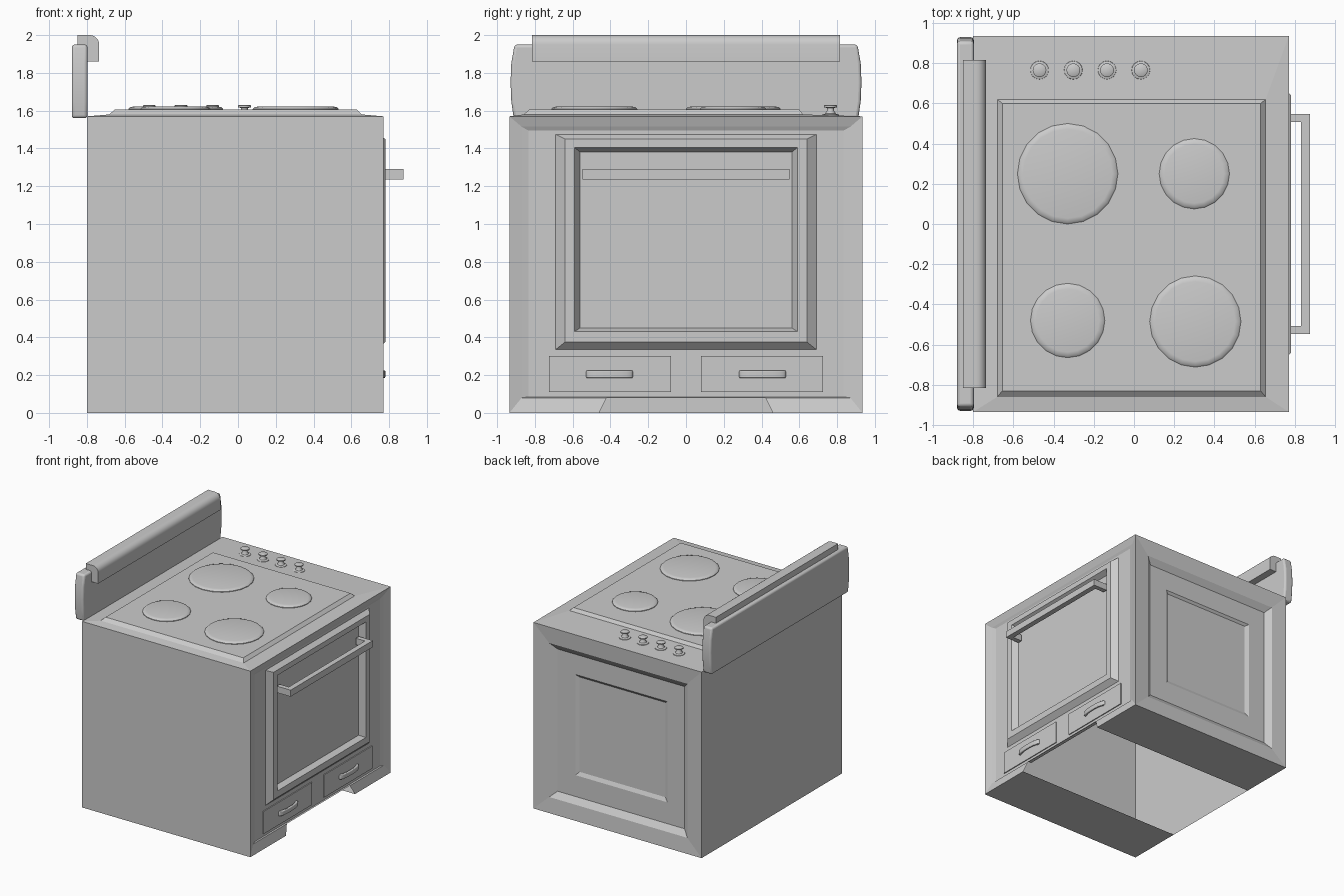
import bpy, bmesh, math
from mathutils import Vector

if "Cube" in bpy.data.objects:
    bpy.data.objects.remove(bpy.data.objects["Cube"])


def finish(name, bm, smooth=False, bevel=0):
    bmesh.ops.recalc_face_normals(bm, faces=bm.faces)
    me = bpy.data.meshes.new(name)
    bm.to_mesh(me)
    bm.free()
    ob = bpy.data.objects.new(name, me)
    bpy.context.collection.objects.link(ob)
    if bevel:
        m = ob.modifiers.new("Bevel", 'BEVEL')
        m.width, m.segments = bevel, 3
        m.limit_method, m.angle_limit = 'ANGLE', math.radians(40)
    if smooth:
        bpy.context.view_layer.objects.active = ob
        ob.select_set(True)
        bpy.ops.object.shade_smooth_by_angle(angle=math.radians(35))
        ob.select_set(False)
    return ob


def poly(bm, pts):
    return bm.faces.new([bm.verts.new(p) for p in pts])


def stepped_panel(bm, rings, to_xyz, skip_first_bottom=False):
    """Nested rectangles (u0, u1, v0, v1, height) joined by strips and capped."""
    loops = [[to_xyz(u, v, d) for u, v in ((u0, v0), (u1, v0), (u1, v1), (u0, v1))]
             for u0, u1, v0, v1, d in rings]
    for n, (a, b) in enumerate(zip(loops, loops[1:])):
        for i in range(4):
            if not (skip_first_bottom and n == 0 and i == 0):
                j = (i + 1) % 4
                poly(bm, (a[i], a[j], b[j], b[i]))
    poly(bm, loops[-1])


def box(name, x0, x1, y0, y1, z0, z1, bevel=0):
    bm = bmesh.new()
    bmesh.ops.create_cube(bm, size=1)
    for v in bm.verts:
        v.co = ((x0 + x1) / 2 + v.co.x * (x1 - x0), (y0 + y1) / 2 + v.co.y * (y1 - y0),
                (z0 + z1) / 2 + v.co.z * (z1 - z0))
    return finish(name, bm, bevel > 0, bevel)


def prism(name, pts, depth, smooth=False, bevel=0):
    """Extrude a flat outline along a vector."""
    bm = bmesh.new()
    r = bmesh.ops.extrude_face_region(bm, geom=[poly(bm, pts)], use_keep_orig=True)
    bmesh.ops.translate(bm, vec=Vector(depth),
                        verts=[e for e in r['geom'] if isinstance(e, bmesh.types.BMVert)])
    return finish(name, bm, smooth, bevel)


def turned(name, x, y, profile, segs):
    """Revolve a (radius, z) profile around a vertical axis and cap the ends."""
    bm = bmesh.new()
    loops = [[bm.verts.new((x + r * math.cos(2 * math.pi * i / segs),
                            y + r * math.sin(2 * math.pi * i / segs), z)) for i in range(segs)]
             for r, z in profile]
    for a, b in zip(loops, loops[1:]):
        for i in range(segs):
            j = (i + 1) % segs
            bm.faces.new((a[i], a[j], b[j], b[i]))
    bm.faces.new(loops[0])
    bm.faces.new(loops[-1])
    return finish(name, bm, True)


X0, X1, Y, H = -0.80, 0.77, 0.935, 1.57

# Oven body: hollow shell with stepped faces
bm = bmesh.new()
poly(bm, ((X0, -Y, 0), (X1, -Y, 0), (X1, -Y, H), (X0, -Y, H)))
poly(bm, ((X0, -Y, 0), (X0, Y, 0), (X0, Y, H), (X0, -Y, H)))
# door side, with frame, raised door surround and sunken window
stepped_panel(bm, [(-Y, Y, 0, H, 0),
                   (-.87, .87, .08, 1.515, -.02),
                   (-.835, .835, .085, 1.495, -.03),
                   (-.69, .69, .335, 1.475, -.03),
                   (-.64, .64, .375, 1.45, .01),
                   (-.59, .59, .43, 1.405, .01),
                   (-.56, .56, .45, 1.38, -.035)],
              lambda u, v, d: (X1 + d, u, v), skip_first_bottom=True)
# cooktop side, with raised plate
stepped_panel(bm, [(X0, X1, -Y, Y, 0),
                   (-.68, .655, -.86, .62, .01),
                   (-.655, .63, -.83, .60, .035)],
              lambda u, v, d: (u, v, H + d))
# sunken side panel
stepped_panel(bm, [(X0, X1, 0, H, 0),
                   (-.66, .63, .13, 1.43, -.01),
                   (-.61, .575, .18, 1.38, -.045),
                   (-.45, .41, .36, 1.21, -.045),
                   (-.42, .38, .39, 1.19, -.06)],
              lambda u, v, d: (u, Y + d, v))
# bottom strips and toe notch
for s in (-1, 1):
    poly(bm, ((X0, s * .46, 0), (X1, s * .46, 0), (X1, s * Y, 0), (X0, s * Y, 0)))
    poly(bm, ((X1, s * Y, 0), (X1, s * .46, 0), (X1 - .02, s * .42, .08), (X1 - .02, s * .87, .08)))
poly(bm, ((X1 - .02, -.42, .08), (X1 - .02, .42, .08), (X1 - .05, .42, .08), (X1 - .05, -.42, .08)))
bmesh.ops.remove_doubles(bm, verts=bm.verts, dist=1e-4)
finish("oven_body", bm)

# Burners
for i, (x, y, r) in enumerate(((-.33, .25, .25), (.30, .25, .175),
                               (-.33, -.48, .185), (.305, -.485, .227))):
    turned(f"burner_{i + 1}", x, y, [(r, 1.60), (r, 1.61), (r - .008, 1.618), (r - .028, 1.622)], 20)

# Control knobs
for i, x in enumerate((-.47, -.302, -.134, .034)):
    turned(f"knob_{i + 1}", x, .765,
           [(.048, 1.568), (.045, 1.579), (.028, 1.584), (.018, 1.602), (.018, 1.614),
            (.034, 1.618), (.034, 1.627), (.028, 1.631)], 16)

# Door handle
bar = [(.745, -.548), (.875, -.548), (.875, .548), (.745, .548),
       (.745, .508), (.83, .508), (.83, -.508), (.745, -.508)]
prism("door_handle", [(x, y, 1.235) for x, y in bar], (0, 0, .055))

# Drawers with arched pulls
for name, s in (("left", -1), ("right", 1)):
    yc = s * .405
    box(f"{name}_drawer", .72, .748, yc - s * .325, yc + s * .32, .11, .30)
    angles = [math.pi * i / 12 for i in range(13)]
    arch = [(.742 + .038 * math.sin(a) ** .6 if 0 < a < 3.1 else .742, yc + .125 * math.cos(a)) for a in angles]
    arch += [(.742 + .02 * math.sin(a), yc - .1 * math.cos(a)) for a in angles]
    prism(f"{name}_drawer_pull", [(x, y, .185) for x, y in arch], (0, 0, .04), True, .006)

# Backsplash with bowed ends
half = [(.912, 1.56), (.925, 1.65), (.929, 1.75), (.925, 1.85), (.908, 1.95)]
side = half + [(-y, z) for y, z in reversed(half)]
prism("backsplash", [(-.88, y, z) for y, z in side], (.083, 0, 0), True, .015)

# Overhanging rail with a rounded front edge
edge = [(-.785 + .05 * math.sin(a), 1.95 + .05 * math.cos(a))
        for a in (math.radians(15 * i) for i in range(7))]
rail = [(-.85, 1.94), (-.85, 2.0)] + edge + [(-.735, 1.86), (-.80, 1.86), (-.80, 1.94)]
prism("backsplash_rail", [(x, -.815, z) for x, z in rail], (0, 1.63, 0), True)
